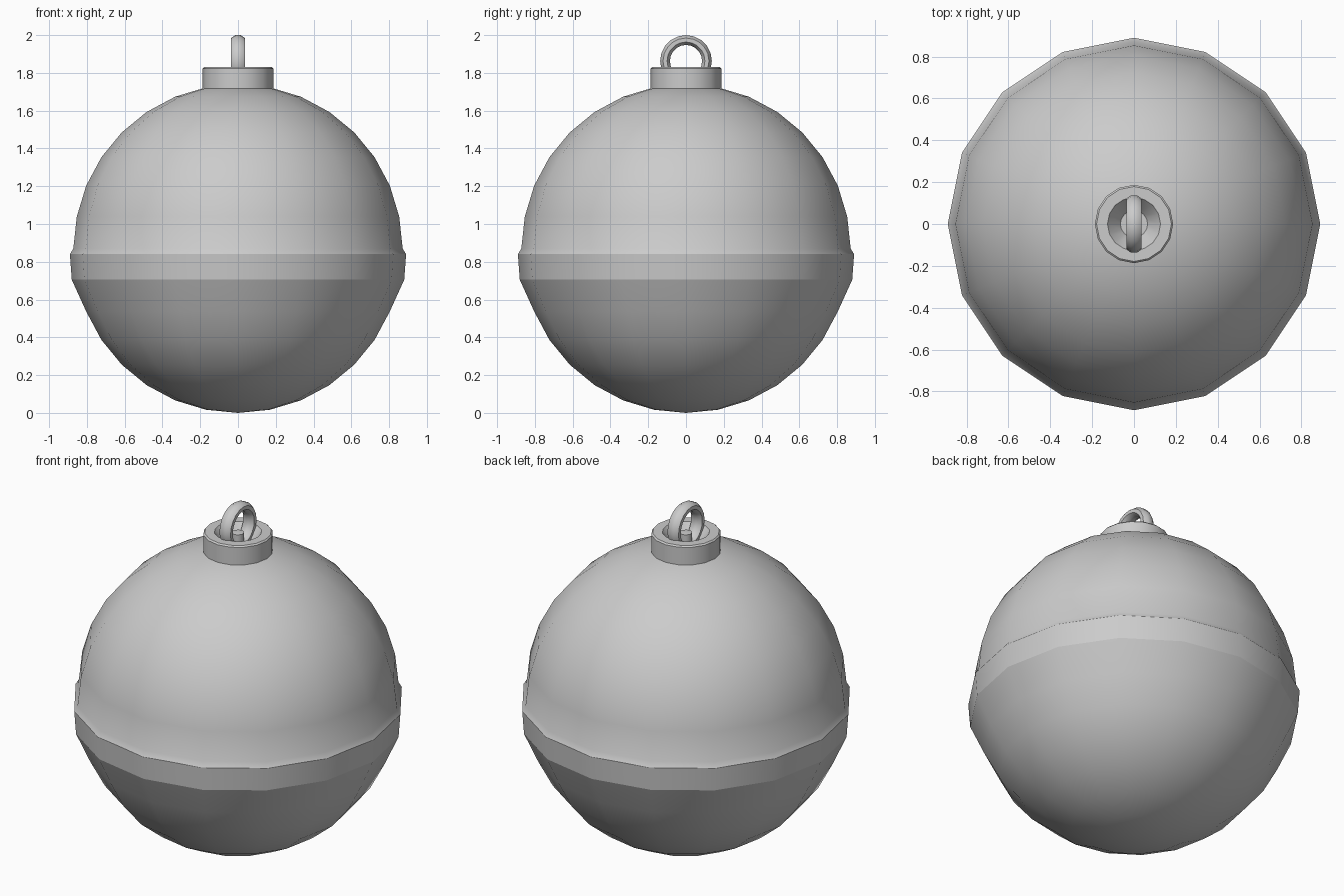
import bpy, bmesh, math

if "Cube" in bpy.data.objects:
    bpy.data.objects.remove(bpy.data.objects["Cube"])

SIDES = 16
R, CZ = 0.87, 0.87   # ball radius and centre height


def finish(name, bm, angle=40):
    bmesh.ops.remove_doubles(bm, verts=bm.verts, dist=1e-5)
    bmesh.ops.recalc_face_normals(bm, faces=bm.faces)
    me = bpy.data.meshes.new(name)
    bm.to_mesh(me)
    bm.free()
    ob = bpy.data.objects.new(name, me)
    bpy.context.collection.objects.link(ob)
    bpy.ops.object.select_all(action='DESELECT')
    ob.select_set(True)
    bpy.context.view_layer.objects.active = ob
    bpy.ops.object.shade_smooth_by_angle(angle=math.radians(angle))
    return ob


def lathe(name, profile, angle=40):
    """Spin an (r, z) profile around the z axis."""
    bm = bmesh.new()
    vs = [bm.verts.new((r, 0, z)) for r, z in profile]
    es = [bm.edges.new(p) for p in zip(vs, vs[1:])]
    bmesh.ops.spin(bm, geom=vs + es, axis=(0, 0, 1), cent=(0, 0, 0),
                   angle=2 * math.pi, steps=SIDES)
    bmesh.ops.dissolve_degenerate(bm, dist=1e-5, edges=bm.edges)
    return finish(name, bm, angle)


def arc(first, last):
    """Ball profile points, in steps of 11.25 degrees of latitude."""
    pts = []
    for i in range(first, last + 1):
        a = math.radians(11.25 * i)
        pts.append((max(R * math.cos(a), 0) if abs(i) < 8 else 0,
                    CZ + R * math.sin(a)))
    return pts


# Ball: upper half flaring into the seam, seam band, lower half
lathe("upper_shell", [(0.89, 0.84), (0.872, 0.87)] + arc(1, 8))
lathe("seam_band", [(0.88, 0.705), (0.89, 0.84)])
lathe("lower_shell", arc(-8, -2) + [(0.88, 0.705)])

# Collar with a funnel-shaped recess
lathe("collar", [(0.187, 1.715), (0.187, 1.822), (0.179, 1.83), (0.127, 1.83),
                 (0.065, 1.75), (0, 1.75)], 30)

# Small peg that holds the ring
lathe("peg", [(0.033, 1.74), (0.033, 1.825), (0, 1.83)], 30)

# Hanging ring, standing in the y-z plane
bm = bmesh.new()
vs = []
for i in range(8):
    a = 2 * math.pi * (i + 0.5) / 8
    vs.append(bm.verts.new((0.039 * math.sin(a), 0.111 + 0.028 * math.cos(a), 1.863)))
es = [bm.edges.new((vs[i], vs[(i + 1) % 8])) for i in range(8)]
bmesh.ops.spin(bm, geom=vs + es, axis=(1, 0, 0), cent=(0, 0, 1.863),
               angle=2 * math.pi, steps=20)
finish("hanging_ring", bm, 40)
